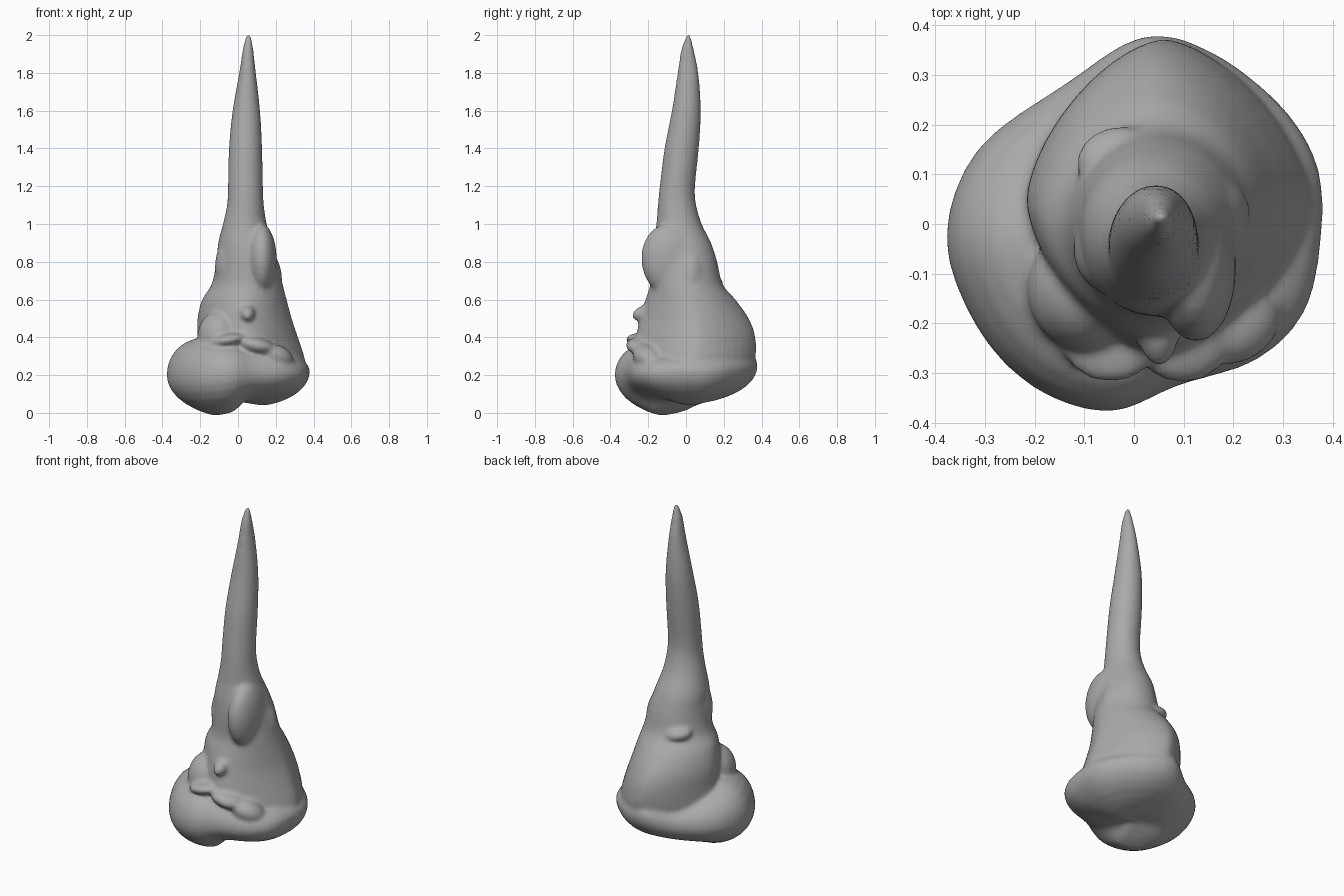
import bpy, bmesh, math
from mathutils import Matrix, Vector, Euler

grey = bpy.data.materials.new("stone grey")
grey.diffuse_color = (0.4, 0.4, 0.4, 1)

# Body cross-sections: z, x min, x max, y min, y max, roundness (2 = ellipse)
RINGS = [
    (0.12, -0.12, 0.22, -0.18, 0.22, 1.7), (0.20, -0.19, 0.34, -0.25, 0.32, 1.6),
    (0.28, -0.215, 0.355, -0.27, 0.366, 1.55), (0.40, -0.215, 0.318, -0.265, 0.368, 1.55),
    (0.50, -0.215, 0.285, -0.245, 0.333, 1.6), (0.60, -0.19, 0.258, -0.215, 0.262, 1.75),
    (0.68, -0.14, 0.237, -0.19, 0.195, 1.9), (0.80, -0.115, 0.210, -0.185, 0.165, 2),
    (0.90, -0.105, 0.18, -0.175, 0.133, 2), (1.00, -0.08, 0.152, -0.157, 0.083, 2),
    (1.10, -0.058, 0.137, -0.149, 0.054, 2), (1.20, -0.053, 0.132, -0.139, 0.048, 2),
    (1.40, -0.048, 0.128, -0.114, 0.068, 2), (1.60, -0.029, 0.117, -0.075, 0.079, 2),
    (1.80, 0.006, 0.095, -0.045, 0.066, 2), (1.92, 0.024, 0.082, -0.027, 0.043, 2),
    (1.985, 0.038, 0.072, -0.004, 0.028, 2), (2.005, 0.045, 0.065, 0.002, 0.022, 2),
]

# Root rim outline: x, y, lowest z, widest z, highest z
RIM = [
    (-0.378, -0.03, -0.01, 0.20, 0.405), (-0.315, 0.15, 0.03, 0.20, 0.36),
    (-0.135, 0.285, 0.05, 0.20, 0.32), (0.02, 0.378, 0.06, 0.25, 0.36),
    (0.16, 0.345, 0.05, 0.24, 0.34), (0.30, 0.235, 0.04, 0.23, 0.32),
    (0.372, 0.11, 0.03, 0.22, 0.32), (0.376, -0.04, 0.03, 0.22, 0.32),
    (0.342, -0.18, 0.05, 0.21, 0.32), (0.245, -0.275, 0.06, 0.21, 0.33),
    (0.09, -0.325, 0.05, 0.21, 0.36), (-0.05, -0.378, -0.01, 0.20, 0.38),
    (-0.20, -0.33, -0.03, 0.19, 0.40), (-0.315, -0.21, -0.03, 0.19, 0.41),
]


def spline(a, b, c, d, t):
    """Catmull-Rom point between b and c."""
    return [0.5 * (2 * q + (r - p) * t + (2 * p - 5 * q + 4 * r - s) * t * t
                   + (3 * q - p - 3 * r + s) * t ** 3) for p, q, r, s in zip(a, b, c, d)]


def power(v, e):
    return math.copysign(abs(v) ** e, v)


bm = bmesh.new()


def loft(loops):
    """Skin a stack of closed point loops and cap both ends."""
    loops = [[bm.verts.new(p) for p in loop] for loop in loops]
    n = len(loops[0])
    for lo, hi in zip(loops, loops[1:]):
        for i in range(n):
            j = (i + 1) % n
            bm.faces.new((lo[i], lo[j], hi[j], hi[i]))
    bm.faces.new(loops[0][::-1])
    bm.faces.new(loops[-1])


def section(z, x0, x1, y0, y1, p):
    pts = []
    for i in range(40):
        a = 2 * math.pi * i / 40
        pts.append(((x0 + x1) / 2 + (x1 - x0) / 2 * power(math.cos(a), 2 / p),
                    (y0 + y1) / 2 + (y1 - y0) / 2 * power(math.sin(a), 2 / p), z))
    return pts


# Tapering, bent spire
ends = [RINGS[0]] + RINGS + [RINGS[-1]]
rows = [spline(*q, k / 4) for q in zip(ends, ends[1:], ends[2:], ends[3:]) for k in range(4)]
loft([section(*r) for r in rows + [RINGS[-1]]])

# Swollen root rim, counter-clockwise with rounded top and bottom
RIM.reverse()
n = len(RIM)
outline = [spline(RIM[i - 1], RIM[i], RIM[(i + 1) % n], RIM[(i + 2) % n], k / 4)
           for i in range(n) for k in range(4)]
UNDER, OVER = 0.06, 0.34
levels = [(-1, r) for r in (0.06, 0.15, 0.3, 0.45, 0.6, 0.75, 0.86, 0.94, 0.985)]
levels += [(0, 1)] + [(1, r) for r in (0.985, 0.94, 0.86, 0.75, 0.6, 0.45, 0.3)]
loops = []
for side, r in levels:
    loop = []
    for x, y, low, mid, high in outline:
        if side > 0:
            z = mid + math.sqrt(1 - r ** 4) * (high - mid)
        else:
            z = mid - math.sqrt(1 - r ** 2.3) * (mid - low)
        if side and r < 0.45:
            z += ((OVER if side > 0 else UNDER) - z) * (1 - r / 0.45)
        loop.append((x * r, y * r, z))
    loops.append(loop)
loft(loops)


def blob(centre, radii, tilt=(0, 0, 0)):
    """Ellipsoid lump that is fused into the body."""
    rot = Euler([math.radians(a) for a in tilt]).to_matrix().to_4x4()
    m = Matrix.Translation(centre) @ rot @ Matrix.Diagonal(Vector((*radii, 1)))
    bmesh.ops.create_uvsphere(bm, u_segments=32, v_segments=20, radius=1, matrix=m)


# Swellings around the neck
blob((0.125, -0.09, 0.81), (0.08, 0.147, 0.19), (5, 0, 0))
blob((-0.045, -0.05, 0.80), (0.075, 0.09, 0.15), (0, 8, 0))
blob((0.15, 0.02, 0.74), (0.08, 0.08, 0.14), (0, -12, 0))
blob((-0.04, 0.135, 0.69), (0.08, 0.06, 0.04), (0, 10, 20))
# Sloping shoulder above the front left lobe
blob((-0.10, -0.13, 0.40), (0.115, 0.125, 0.14))
# Gnarls on the front
blob((0.05, -0.22, 0.53), (0.04, 0.07, 0.04), (20, 0, 0))
blob((0.10, -0.23, 0.355), (0.10, 0.09, 0.045), (0, 12, 8))
blob((-0.05, -0.23, 0.385), (0.10, 0.09, 0.035), (0, -10, -10))
blob((0.20, -0.20, 0.30), (0.10, 0.08, 0.06), (0, 20, 25))
# Underside swelling of the right root
blob((0.13, 0.02, 0.13), (0.13, 0.12, 0.09))
# Knot on the back left flank
blob((-0.15, 0.10, 0.46), (0.045, 0.05, 0.05), (0, 0, 30))

bmesh.ops.recalc_face_normals(bm, faces=bm.faces)
mesh = bpy.data.meshes.new("spire")
bm.to_mesh(mesh)
bm.free()
spire = bpy.data.objects.new("spire", mesh)
bpy.context.collection.objects.link(spire)
mesh.materials.append(grey)

# Fuse all lumps into one soft skin
fuse = spire.modifiers.new("fuse", 'REMESH')
fuse.mode = 'VOXEL'
fuse.voxel_size = 0.01
fuse.use_smooth_shade = True
soften = spire.modifiers.new("soften", 'SMOOTH')
soften.factor = 0.5
soften.iterations = 14
